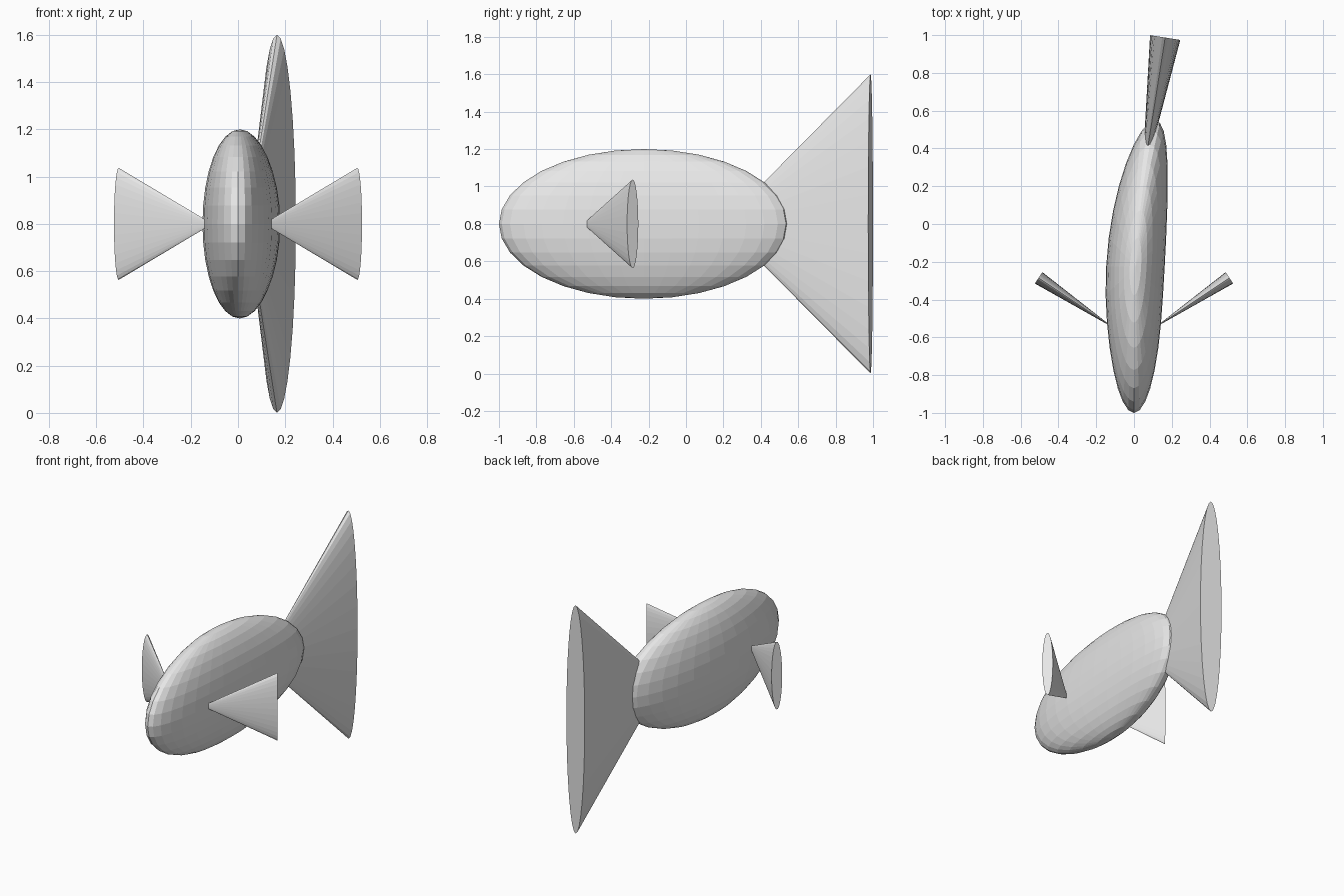
import bpy, bmesh, math
from mathutils import Matrix, Vector

cube = bpy.data.objects.get("Cube")
if cube:
    bpy.data.objects.remove(cube, do_unlink=True)

# One plain grey for the whole fish
grey = bpy.data.materials.new("light grey")
grey.use_nodes = True
grey.diffuse_color = (0.8, 0.8, 0.8, 1)
grey.node_tree.nodes["Principled BSDF"].inputs["Base Color"].default_value = (0.8, 0.8, 0.8, 1)

MID_Z = 0.8


def add_object(name, bm):
    bmesh.ops.recalc_face_normals(bm, faces=bm.faces)
    mesh = bpy.data.meshes.new(name)
    bm.to_mesh(mesh)
    bm.free()
    mesh.materials.append(grey)
    obj = bpy.data.objects.new(name, mesh)
    bpy.context.collection.objects.link(obj)
    return obj


def flat_cone(name, base, angle, length, half_height, half_width):
    """Flattened cone: base centre given, widening along a horizontal direction."""
    bm = bmesh.new()
    bmesh.ops.create_cone(bm, cap_ends=True, segments=32, radius1=0, radius2=1, depth=1)
    bmesh.ops.remove_doubles(bm, verts=bm.verts, dist=1e-5)
    along = Vector((math.cos(angle), math.sin(angle), 0))
    side = Vector((-along.y, along.x, 0))
    up = Vector((0, 0, 1))
    turn = Matrix((side, up, along)).transposed().to_4x4()
    size = Matrix.Diagonal((half_width, half_height, length, 1))
    shift = Matrix.Translation((0, 0, -0.5))
    place = Matrix.Translation((base[0], base[1], MID_Z))
    bm.transform(place @ turn @ size @ shift)
    return add_object(name, bm)


# Body: flattened ellipsoid whose rear half curves sideways
bm = bmesh.new()
bmesh.ops.create_uvsphere(bm, u_segments=32, v_segments=16, radius=1)
bm.transform(Matrix.Translation((0, -0.225, MID_Z)) @ Matrix.Diagonal((0.155, 0.775, 0.4, 1)))
for v in bm.verts:
    v.co.x += 0.1 * max(0, v.co.y + 0.5) ** 2
add_object("body", bm)

# Tail fin, swung in line with the curved body
flat_cone("tail_fin", (0.165, 0.987), math.radians(81), 0.8, 0.8, 0.081)

# Pair of side fins, swept backwards
sweep = math.radians(33.7)
for name, sign, angle in (("left_fin", 1, sweep), ("right_fin", -1, math.pi - sweep)):
    flat_cone(name, (sign * 0.505, -0.285), angle, 0.477, 0.237, 0.036)
